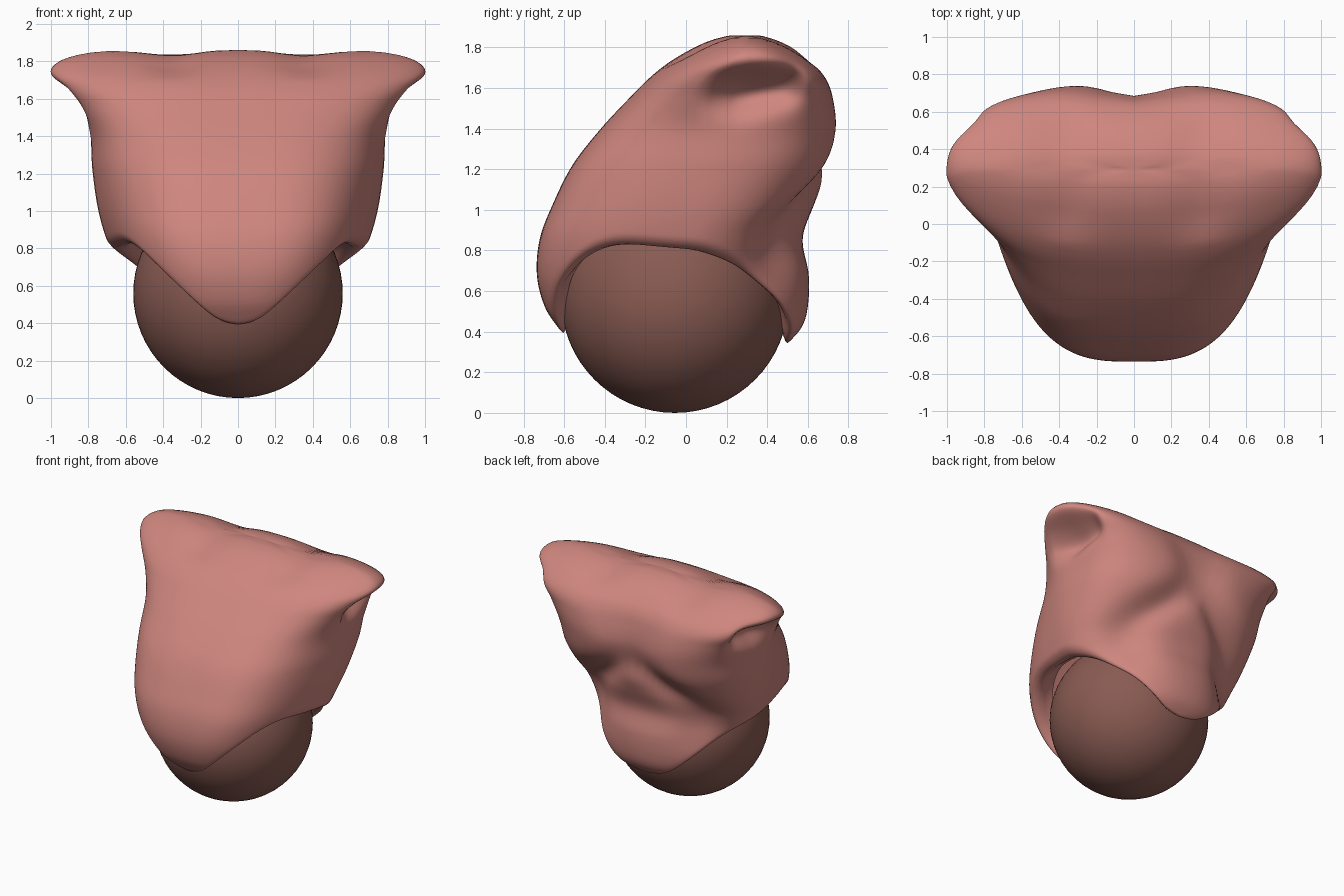
import bpy, bmesh, math
from mathutils import Vector

if "Cube" in bpy.data.objects:
    bpy.data.objects.remove(bpy.data.objects["Cube"])

# Torso sections: z, front y, back y, widest y, half width, front and back roundness
SECTIONS = [
    (0.34, -0.56, 0.50, 0.00, 0.51, 2.6, 2.2),
    (0.42, -0.63, 0.57, 0.00, 0.55, 2.7, 2.2),
    (0.52, -0.695, 0.60, 0.00, 0.58, 2.9, 2.2),
    (0.68, -0.735, 0.605, 0.00, 0.64, 3.2, 2.2),
    (0.86, -0.72, 0.575, 0.05, 0.71, 3.4, 2.3),
    (1.02, -0.66, 0.63, 0.08, 0.752, 3.4, 2.5),
    (1.22, -0.56, 0.72, 0.10, 0.78, 3.3, 2.9),
    (1.40, -0.42, 0.75, 0.10, 0.795, 3.1, 3.3),
    (1.55, -0.28, 0.73, 0.10, 0.855, 2.9, 4.0),
    (1.65, -0.18, 0.69, 0.14, 0.93, 2.8, 4.6),
    (1.73, -0.08, 0.62, 0.24, 1.015, 2.6, 3.6),
    (1.80, 0.04, 0.53, 0.28, 0.96, 2.5, 2.8),
    (1.84, 0.13, 0.44, 0.29, 0.84, 2.4, 2.5),
    (1.86, 0.21, 0.37, 0.29, 0.70, 2.3, 2.3),
]
# Lower edge height by angle from the front
HEM = [(0, 0.385), (10, 0.42), (20, 0.49), (40, 0.65), (60, 0.79), (75, 0.83), (95, 0.79),
       (120, 0.69), (150, 0.45), (165, 0.365), (180, 0.335)]
BALL, RADIUS = Vector((0, -0.055, 0.56)), 0.56


def smooth_lookup(table, u):
    """Cubic interpolation of table rows keyed by their first entry."""
    n = len(table)
    u = min(max(u, table[0][0]), table[-1][0])
    i = 0
    while i < n - 2 and u > table[i + 1][0]:
        i += 1
    a, b = table[i], table[i + 1]
    p, q = table[max(i - 1, 0)], table[min(i + 2, n - 1)]
    h = b[0] - a[0]
    t = (u - a[0]) / h
    out = []
    for k in range(1, len(a)):
        m0 = (b[k] - p[k]) / (b[0] - p[0]) * h
        m1 = (q[k] - a[k]) / (q[0] - a[0]) * h
        out.append((2*t**3 - 3*t*t + 1) * a[k] + (t**3 - 2*t*t + t) * m0
                   + (3*t*t - 2*t**3) * b[k] + (t**3 - t*t) * m1)
    return out


def bump(v, centre, width, power=2):
    return math.exp(-abs((v - centre) / width) ** power)


def ease(t):
    t = min(max(t, 0), 1)
    return t * t * (3 - 2 * t)


def torso_point(angle, z, scale=1.0):
    yf, yb, c, w, nf, nb = smooth_lookup(SECTIONS, z)
    s, co = math.sin(angle), -math.cos(angle)
    n = nf if co < 0 else nb
    depth = c - yf if co < 0 else yb - c
    v = abs(co) ** (2 / n)
    x = math.copysign(abs(s) ** (2 / n), s) * w * scale
    y = c + math.copysign(v, co) * depth * scale
    if co < 0:
        # front narrows towards the chest
        x *= 1 - 0.21 * v
    if co > 0 and scale == 1:
        # spine groove that forks outward to the flanks at the waist
        gx = 0.48 * ease((1.42 - z) / 0.55)
        fade = ease((z - 0.5) / 0.3) * ease((1.85 - z) / 0.3)
        dent = 0.08 * co ** 0.6 * bump(abs(x), gx, 0.17) * fade
        y -= dent
        x -= x * dent * 0.8
    # arm sockets under the shoulders
    pocket = bump(y, 0.36, 0.2, 5) * bump(z, 1.59 + 0.2 * (y - 0.36), 0.1)
    x -= math.copysign(0.15 * min(1, abs(x) / 0.6) ** 4 * pocket, x)
    # dips between neck and shoulders
    if z > 1.7:
        z -= 0.035 * bump(abs(x), 0.36, 0.15) * min(1, (z - 1.7) / 0.1)
    return x, y, z


def finish(obj, color):
    mat = bpy.data.materials.new(obj.name + "_colour")
    mat.diffuse_color = (*color, 1)
    mat.use_nodes = True
    mat.node_tree.nodes["Principled BSDF"].inputs["Base Color"].default_value = mat.diffuse_color
    obj.data.materials.append(mat)
    for p in obj.data.polygons:
        p.use_smooth = True


# Torso shell
COLS, ROWS = 128, 84
bm = bmesh.new()
rings = []
levels = [(i / ROWS, 1.0) for i in range(ROWS + 1)] + [(1, k) for k in (0.8, 0.6, 0.4, 0.2)]
for t, scale in levels:
    ring = []
    for j in range(COLS):
        a = 2 * math.pi * j / COLS
        deg = math.degrees(a if a <= math.pi else 2 * math.pi - a)
        low = smooth_lookup(HEM, deg)[0]
        x, y, z = torso_point(a, low + (1.86 - low) * t, scale)
        # lower edge curls in
        curl = 1 - 0.05 * max(0, 1 - t / 0.05) ** 2
        ring.append(bm.verts.new((x * curl, y, z)))
    rings.append(ring)

# Lip that turns under the lower edge and up to the ball
hem = [v.co.copy() for v in rings[0]]
for f, rise in ((0.3, 0.01), (0.55, 0.05), (0.8, 0.09), (1.06, 0.11)):
    ring = []
    for co in hem:
        gap = co - BALL
        inner = BALL + gap.normalized() * min(RADIUS, gap.length - 0.02)
        p = co.lerp(inner, f)
        p.z += rise * min(1, (gap.length - 0.5) / 0.15)
        ring.append(bm.verts.new(p))
    rings.insert(0, ring)
for r0, r1 in zip(rings, rings[1:]):
    for j in range(COLS):
        k = (j + 1) % COLS
        bm.faces.new((r0[j], r0[k], r1[k], r1[j]))
tip = bm.verts.new((0, 0.29, 1.86))
for j in range(COLS):
    bm.faces.new((rings[-1][j], rings[-1][(j + 1) % COLS], tip))
bmesh.ops.recalc_face_normals(bm, faces=bm.faces)
mesh = bpy.data.meshes.new("torso")
bm.to_mesh(mesh)
bm.free()
torso = bpy.data.objects.new("torso", mesh)
bpy.context.collection.objects.link(torso)
finish(torso, (0.62, 0.24, 0.21))
relax = torso.modifiers.new("relax", 'SMOOTH')
relax.factor, relax.iterations = 0.5, 4

# Hip ball
bpy.ops.mesh.primitive_uv_sphere_add(segments=64, ring_count=32, radius=RADIUS, location=BALL)
ball = bpy.context.object
ball.name = "hip_ball"
finish(ball, (0.25, 0.105, 0.085))
